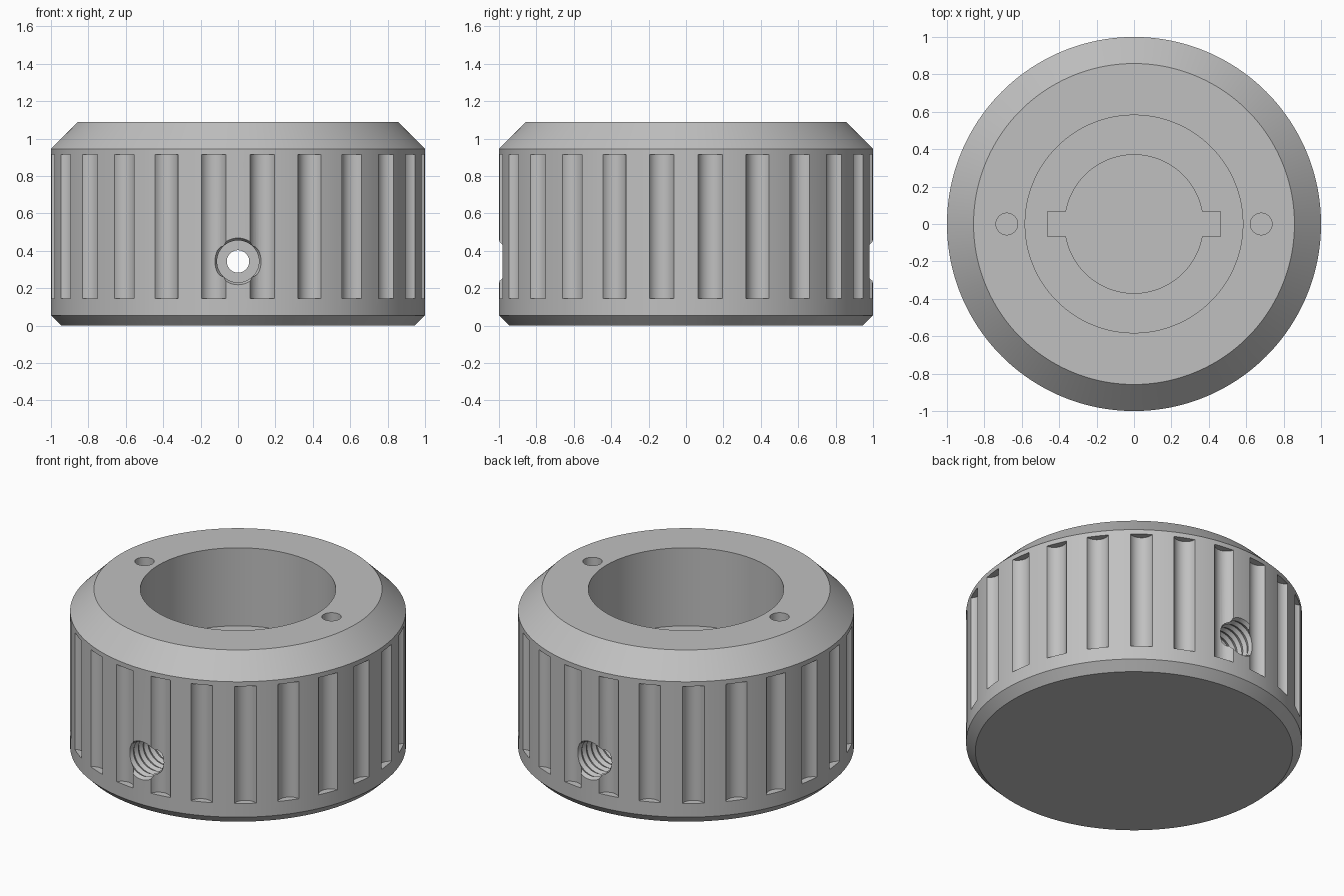
import bpy
import bmesh
from math import cos, sin, pi, radians
from mathutils import Matrix

cube = bpy.data.objects.get("Cube")
if cube:
    bpy.data.objects.remove(cube, do_unlink=True)

grey = bpy.data.materials.new("machined grey")
grey.use_nodes = True
colour = (0.53, 0.53, 0.53, 1)
grey.diffuse_color = colour
grey.node_tree.nodes["Principled BSDF"].inputs["Base Color"].default_value = colour


def lathe(bm, profile, segments, matrix=None):
    """Add a closed solid turned from (radius, height) points."""
    matrix = matrix or Matrix()
    rings = []
    for r, z in profile:
        ring = []
        for i in range(segments):
            a = 2 * pi * i / segments
            co = matrix @ Matrix.Translation((r * cos(a), r * sin(a), z))
            ring.append(bm.verts.new(co.translation))
        rings.append(ring)
    for low, high in zip(rings, rings[1:]):
        for i in range(segments):
            j = (i + 1) % segments
            bm.faces.new((low[i], low[j], high[j], high[i]))
    bm.faces.new(rings[0][::-1])
    bm.faces.new(rings[-1])


def cylinder(bm, r, bottom, top, segments, matrix=None):
    lathe(bm, [(r, bottom), (r, top)], segments, matrix)


def finish(name, bm):
    bmesh.ops.recalc_face_normals(bm, faces=bm.faces)
    mesh = bpy.data.meshes.new(name)
    bm.to_mesh(mesh)
    bm.free()
    mesh.materials.append(grey)
    obj = bpy.data.objects.new(name, mesh)
    bpy.context.collection.objects.link(obj)
    return obj


def cut(body, name, bm):
    """Subtract the solid from the body, then discard it."""
    cutter = finish(name, bm)
    cutter.hide_render = True
    mod = body.modifiers.new(name, "BOOLEAN")
    mod.operation = "DIFFERENCE"
    mod.solver = "EXACT"
    mod.object = cutter
    bpy.context.view_layer.objects.active = body
    bpy.ops.object.modifier_apply(modifier=mod.name)
    bpy.data.objects.remove(cutter, do_unlink=True)


# Chamfered collar
bm = bmesh.new()
lathe(bm, [(0.945, 0), (1, 0.055), (1, 0.945), (0.858, 1.088)], 192)
collar = finish("collar_body", bm)

# Grip grooves around the outside
bm = bmesh.new()
count = 24
for i in range(count):
    turn = Matrix.Rotation(2 * pi * (i + 0.5) / count, 4, "Z")
    cylinder(bm, 0.072, 0.145, 0.915, 32, turn @ Matrix.Translation((1.027, 0, 0)))
cut(collar, "grip_grooves", bm)

# Stepped blind bore
floor, ledge = 0.14, 0.575
bm = bmesh.new()
lathe(bm, [(0.37, floor), (0.37, ledge), (0.582, ledge), (0.582, 1.3)], 128)
cut(collar, "bore", bm)

# Keyway across the lower bore
bm = bmesh.new()
size = Matrix.Diagonal((0.926, 0.136, ledge + 0.05 - floor, 1))
bmesh.ops.create_cube(bm, size=1, matrix=Matrix.Translation((0, 0, (ledge + 0.05 + floor) / 2)) @ size)
cut(collar, "keyway", bm)

# Pin holes in the top face
bm = bmesh.new()
for side in (-1, 1):
    cylinder(bm, 0.058, 0.84, 1.3, 40, Matrix.Translation((side * 0.68, 0, 0)))
cut(collar, "pin_holes", bm)

# Threaded screw holes, front and back, with a narrow inner passage
seat, pitch = 0.5, 0.05
thread = [(0.06, 0.2), (0.06, seat)]
for i in range(12):
    y = seat + i * pitch
    thread += [(0.125, y), (0.112, y + pitch / 2)]
thread.append((0.125, seat + 12 * pitch))
bm = bmesh.new()
for angle in (90, -90):
    lathe(bm, thread, 48, Matrix.Translation((0, 0, 0.343)) @ Matrix.Rotation(radians(angle), 4, "X"))
cut(collar, "screw_holes", bm)

# Smooth curved walls, keep machined edges crisp
bpy.ops.object.select_all(action="DESELECT")
collar.select_set(True)
bpy.context.view_layer.objects.active = collar
bpy.ops.object.shade_smooth_by_angle(angle=radians(25))
